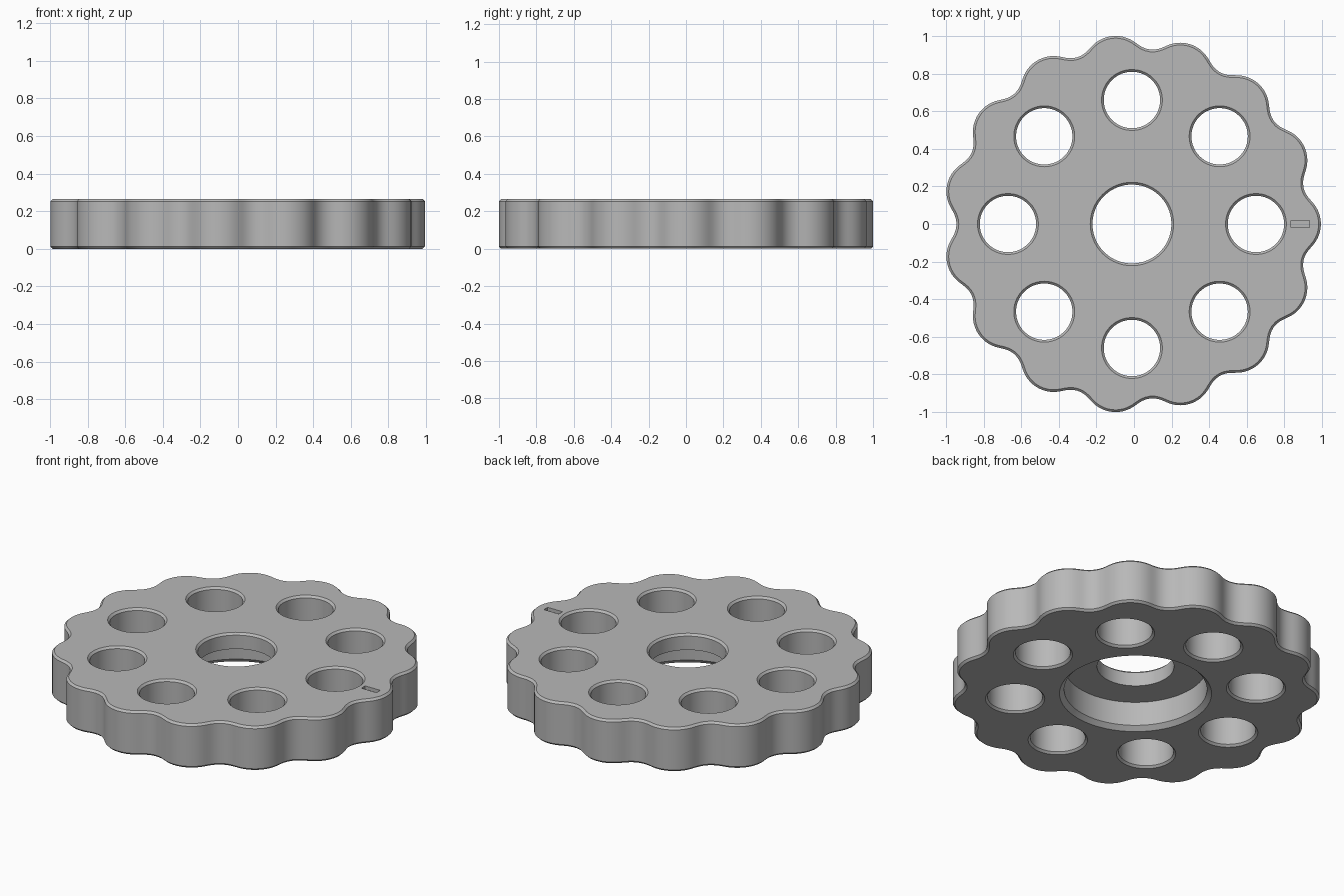
import bpy, bmesh
from math import sin, cos, pi, hypot

cube = bpy.data.objects.get("Cube")
if cube:
    bpy.data.objects.remove(cube, do_unlink=True)

HEIGHT, CHAMFER = 0.265, 0.012
CENTRE_X = -0.011
LOBES = 15
ECC, ROLLER, PIN_R = 0.036, 0.085, 1.0545   # cycloid parameters

steel = bpy.data.materials.new("steel_grey")
steel.use_nodes = True
colour = (0.48, 0.48, 0.48, 1)
steel.diffuse_color = colour
steel.node_tree.nodes["Principled BSDF"].inputs["Base Color"].default_value = colour


def loft(name, rings):
    """Closed solid through equal-length rings of points, capped at both ends."""
    bm = bmesh.new()
    loops = [[bm.verts.new(p) for p in ring] for ring in rings]
    n = len(loops[0])
    for a, b in zip(loops, loops[1:]):
        for i in range(n):
            j = (i + 1) % n
            bm.faces.new((a[i], a[j], b[j], b[i]))
    bm.faces.new(loops[0][::-1])
    bm.faces.new(loops[-1])
    bmesh.ops.recalc_face_normals(bm, faces=bm.faces)
    mesh = bpy.data.meshes.new(name)
    bm.to_mesh(mesh)
    bm.free()
    mesh.materials.append(steel)
    obj = bpy.data.objects.new(name, mesh)
    bpy.context.collection.objects.link(obj)
    return obj


def lobed_ring(inset, z, n=480):
    """Cycloidal outline: an epitrochoid offset inward along its normal."""
    k, d, pts = LOBES + 1, ROLLER + inset, []
    for i in range(n):
        t = 2 * pi * i / n
        dx = -PIN_R * sin(t) - k * ECC * sin(k * t)
        dy = PIN_R * cos(t) + k * ECC * cos(k * t)
        s = d / hypot(dx, dy)
        pts.append((PIN_R * cos(t) + ECC * cos(k * t) - dy * s + CENTRE_X,
                    PIN_R * sin(t) + ECC * sin(k * t) + dx * s, z))
    return pts


def turned_cutter(name, x, y, profile, n=80):
    """Round cutter from (radius, z) pairs."""
    return loft(name, [[(x + r * cos(2 * pi * i / n), y + r * sin(2 * pi * i / n), z)
                        for i in range(n)] for r, z in profile])


# Lobed disc with chamfered rims
disc = loft("cycloidal_disc", [
    lobed_ring(CHAMFER, 0), lobed_ring(0, CHAMFER),
    lobed_ring(0, HEIGHT - CHAMFER), lobed_ring(CHAMFER, HEIGHT)])

# Eight output holes, flared at both ends
E = 0.02
r = 0.15
hole = [(r + CHAMFER + E, -E), (r, CHAMFER), (r, HEIGHT - CHAMFER),
        (r + CHAMFER + E, HEIGHT + E)]
cutters = [turned_cutter("hole_cutter", CENTRE_X + 0.66 * cos(i * pi / 4),
                         0.66 * sin(i * pi / 4), hole) for i in range(8)]

# Centre bore with a bearing seat opening downward
cutters.append(turned_cutter("bore_cutter", CENTRE_X, 0, [
    (0.415 + E, -E), (0.39, 0.025), (0.39, 0.17), (0.21, 0.17),
    (0.21, HEIGHT - CHAMFER), (0.21 + CHAMFER + E, HEIGHT + E)]))

# Shallow index slot on the top face
corners = [(0.835, -0.018), (0.935, -0.018), (0.935, 0.018), (0.835, 0.018)]
cutters.append(loft("slot_cutter", [[(x, y, z) for x, y in corners]
                                    for z in (HEIGHT - 0.02, HEIGHT + E)]))

# Cut, then remove the cutters
bpy.ops.object.select_all(action='DESELECT')
bpy.context.view_layer.objects.active = disc
disc.select_set(True)
for cutter in cutters:
    cutter.hide_render = True
    mod = disc.modifiers.new("cut", 'BOOLEAN')
    mod.operation, mod.solver, mod.object = 'DIFFERENCE', 'EXACT', cutter
    bpy.ops.object.modifier_apply(modifier=mod.name)
for cutter in cutters:
    bpy.data.objects.remove(cutter, do_unlink=True)

bpy.ops.object.shade_smooth_by_angle(angle=pi / 6)
